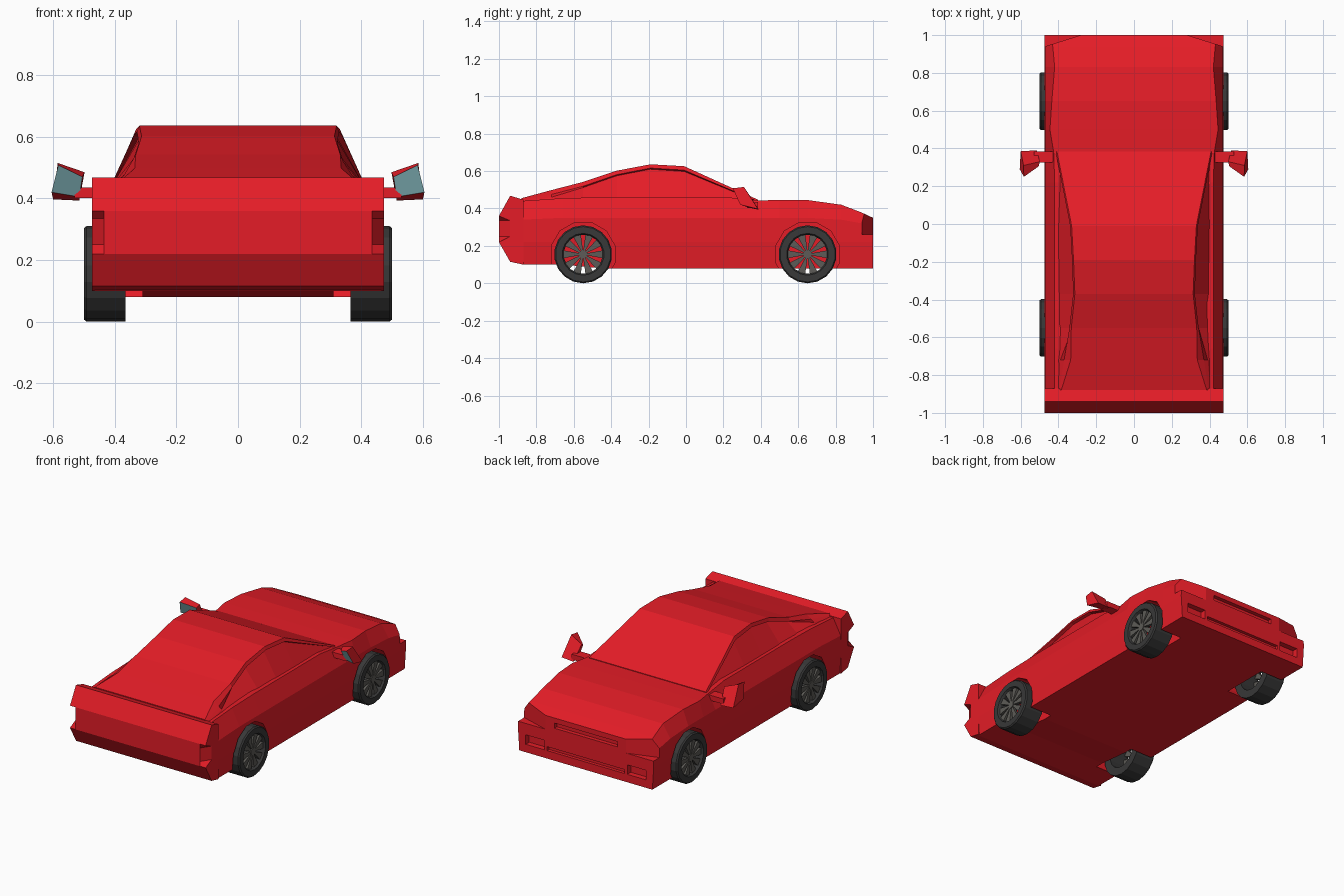
import bpy, bmesh
from math import sin, cos, pi

if "Cube" in bpy.data.objects:
    bpy.data.objects.remove(bpy.data.objects["Cube"])


def material(name, rgb):
    m = bpy.data.materials.new(name)
    m.diffuse_color = (*rgb, 1)
    m.use_nodes = True
    m.node_tree.nodes["Principled BSDF"].inputs["Base Color"].default_value = m.diffuse_color
    return m


RED = material("red_paint", (0.78, 0.012, 0.02))
RUBBER = material("rubber", (0.04, 0.04, 0.04))
METAL = material("wheel_metal", (0.11, 0.105, 0.095))
GLASS = material("mirror_glass", (0.3, 0.62, 0.66))


def loft(bm, rings, closed=False):
    """Skin a list of equal-length point rings; cap the ends unless closed."""
    vs = [[bm.verts.new(p) for p in r] for r in rings]
    n = len(vs[0])
    pairs = list(zip(vs, vs[1:])) + ([(vs[-1], vs[0])] if closed else [])
    for a, b in pairs:
        for i in range(n):
            j = (i + 1) % n
            bm.faces.new((a[i], a[j], b[j], b[i]))
    if not closed:
        bm.faces.new(vs[0][::-1])
        bm.faces.new(vs[-1])


def box(bm, x0, x1, y0, y1, z0, z1):
    loft(bm, [[(x, y0, z0), (x, y1, z0), (x, y1, z1), (x, y0, z1)] for x in (x0, x1)])


def disc(bm, x0, x1, y, z, r, n, turn=0.0):
    loft(bm, [[(x, y + r * cos(turn + 2 * pi * i / n), z + r * sin(turn + 2 * pi * i / n))
               for i in range(n)] for x in (x0, x1)])


def finish(bm, name, *mats):
    bmesh.ops.recalc_face_normals(bm, faces=bm.faces)
    me = bpy.data.meshes.new(name)
    bm.to_mesh(me)
    bm.free()
    for m in mats:
        me.materials.append(m)
    ob = bpy.data.objects.new(name, me)
    bpy.context.collection.objects.link(ob)
    return ob


def mirrored_section(y, half):
    return [(x, y, z) for x, z in half] + [(-x, y, z) for x, z in reversed(half)]


AXLES = (-0.55, 0.65)
WHEEL_R = 0.155

# Lower body: y, floor z, shoulder z, top edge x, top z
bm = bmesh.new()
stations = [
    (-0.88, 0.10, 0.34, 0.42, 0.44),
    (-0.66, 0.10, 0.35, 0.42, 0.455),
    (-0.45, 0.08, 0.35, 0.42, 0.46),
    (0.22, 0.08, 0.35, 0.42, 0.46),
    (0.38, 0.08, 0.35, 0.425, 0.443),
    (0.50, 0.08, 0.35, 0.445, 0.445),
    (0.65, 0.08, 0.35, 0.435, 0.445),
    (0.83, 0.08, 0.34, 0.42, 0.42),
    (0.94, 0.08, 0.32, 0.43, 0.378),
    (1.00, 0.08, 0.30, 0.44, 0.35),
]
loft(bm, [mirrored_section(y, [(0.465, zf), (0.474, 0.22), (0.472, zs), (xt, zt)])
          for y, zf, zs, xt, zt in stations])
body = finish(bm, "body", RED)

# Cutters: wheel wells, headlight recesses, grille and intakes
bm = bmesh.new()
for s in (-1, 1):
    for y in AXLES:
        disc(bm, s * 0.31, s * 0.6, y, WHEEL_R, 0.176, 12, pi / 12)
    loft(bm, [[(s * 0.25, 1.01, z), (s * 0.52, 1.01, z), (s * 0.52, 0.925, z)]
              for z in (0.262, 0.45)])
    box(bm, s * 0.29, s * 0.42, 0.965, 1.05, 0.13, 0.19)
box(bm, -0.27, 0.27, 0.98, 1.05, 0.13, 0.155)
box(bm, -0.22, 0.22, 0.975, 1.05, 0.285, 0.318)
cutter = finish(bm, "body_cutter", RED)
cutter.hide_render = True
cutter.hide_viewport = True
cutter.display_type = 'WIRE'
mod = body.modifiers.new("cutouts", 'BOOLEAN')
mod.operation = 'DIFFERENCE'
mod.solver = 'EXACT'
mod.object = cutter

# Cabin: base, recessed window top, overhanging roof rail, roof edge
bm = bmesh.new()
cabin = [
    (0.385, [(0.41, 0.43), (0.40, 0.435), (0.415, 0.437), (0.408, 0.447)]),
    (-0.01, [(0.41, 0.44), (0.322, 0.598), (0.338, 0.605), (0.330, 0.626)]),
    (-0.19, [(0.41, 0.44), (0.310, 0.610), (0.328, 0.616), (0.320, 0.636)]),
    (-0.37, [(0.41, 0.44), (0.303, 0.575), (0.322, 0.581), (0.313, 0.602)]),
    (-0.55, [(0.41, 0.44), (0.325, 0.512), (0.342, 0.519), (0.332, 0.542)]),
    (-0.72, [(0.41, 0.44), (0.390, 0.460), (0.370, 0.475), (0.335, 0.498)]),
    (-0.88, [(0.41, 0.42), (0.405, 0.435), (0.395, 0.445), (0.385, 0.455)]),
]
loft(bm, [mirrored_section(y, half) for y, half in cabin])
finish(bm, "cabin", RED)

# Tail panel with upper spoiler lip and notched corners
bm = bmesh.new()
tail = [(-0.87, 0.10), (-0.94, 0.115), (-1, 0.22), (-1, 0.25),
        (-1, 0.335), (-1, 0.36), (-0.94, 0.468), (-0.87, 0.447)]
notched = [(-0.94 if i in (3, 4) else y, z) for i, (y, z) in enumerate(tail)]
loft(bm, [[(x, y, z) for y, z in prof]
          for x, prof in ((-0.474, notched), (-0.435, tail), (0.435, tail), (0.474, notched))])
finish(bm, "tail_panel", RED)

# Wheels: square-shouldered tyre ring, hub and ten tapered spokes
TYRE = [(0.365, 0.155), (0.492, 0.155), (0.50, 0.148), (0.50, 0.112),
        (0.485, 0.104), (0.365, 0.104)]
for s, side in ((-1, "left"), (1, "right")):
    for yc, end in zip(AXLES, ("rear", "front")):
        bm = bmesh.new()
        loft(bm, [[(s * x, yc + r * cos(a), WHEEL_R + r * sin(a)) for x, r in TYRE]
                  for a in (2 * pi * (i + 0.5) / 18 for i in range(18))], closed=True)
        finish(bm, f"tyre_{end}_{side}", RUBBER)

        bm = bmesh.new()
        disc(bm, s * 0.462, s * 0.492, yc, WHEEL_R, 0.024, 10)
        for k in range(10):
            a = 2 * pi * k / 10
            u, v = (cos(a), sin(a)), (-sin(a), cos(a))
            loft(bm, [[(s * x, yc + r * u[0] + w * v[0], WHEEL_R + r * u[1] + w * v[1])
                       for x, w in ((0.468, -hw), (0.488, -hw), (0.488, hw), (0.468, hw))]
                      for r, hw in ((0.018, 0.005), (0.106, 0.021))])
        finish(bm, f"rim_{end}_{side}", METAL)

# Door mirrors: arm and slanted housing with a glass rear face
REAR = [(0.505, 0.305, 0.47), (0.583, 0.25, 0.508), (0.605, 0.29, 0.42), (0.515, 0.335, 0.405)]
FRONT = [(0.498, 0.33, 0.485), (0.585, 0.31, 0.515), (0.60, 0.385, 0.397), (0.515, 0.39, 0.393)]
for s, side in ((-1, "left"), (1, "right")):
    bm = bmesh.new()
    loft(bm, [[(s * x, y, z) for x, y, z in ring] for ring in (REAR, FRONT)])
    bm.faces.ensure_lookup_table()
    bm.faces[4].material_index = 1
    box(bm, s * 0.43, s * 0.53, 0.325, 0.385, 0.402, 0.435)
    finish(bm, f"door_mirror_{side}", RED, GLASS)
